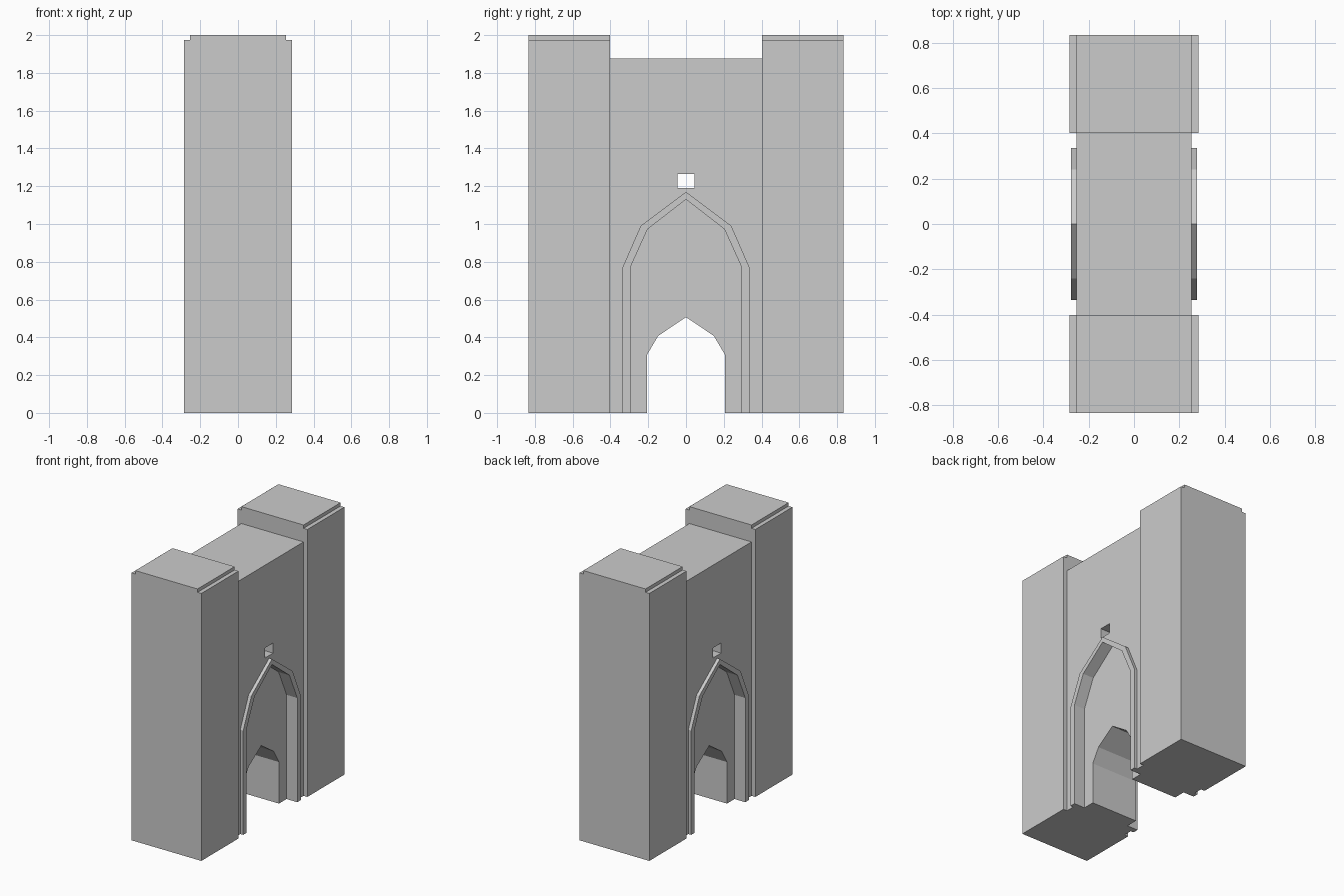
import bpy, bmesh
from mathutils import Vector

if "Cube" in bpy.data.objects:
    bpy.data.objects.remove(bpy.data.objects["Cube"])


def prism(name, profile, axis, lo, hi):
    """Extrude a flat profile along x (profile is y,z) or along y (profile is x,z)."""
    bm = bmesh.new()
    place = (lambda p: (lo, p[0], p[1])) if axis == 'x' else (lambda p: (p[0], lo, p[1]))
    face = bm.faces.new([bm.verts.new(place(p)) for p in profile])
    ext = bmesh.ops.extrude_face_region(bm, geom=[face])
    step = Vector((hi - lo, 0, 0)) if axis == 'x' else Vector((0, hi - lo, 0))
    bmesh.ops.translate(bm, vec=step,
                        verts=[v for v in ext['geom'] if isinstance(v, bmesh.types.BMVert)])
    bmesh.ops.recalc_face_normals(bm, faces=bm.faces)
    mesh = bpy.data.meshes.new(name)
    bm.to_mesh(mesh)
    bm.free()
    obj = bpy.data.objects.new(name, mesh)
    bpy.context.collection.objects.link(obj)
    return obj


def mirrored(half):
    """Complete a right half outline (bottom to peak) with its mirror image."""
    return half + [(-a, b) for a, b in reversed(half) if a > 0]


def carve(obj, cutter):
    """Subtract the cutter, then discard it."""
    cutter.hide_render = True
    mod = obj.modifiers.new("cut", 'BOOLEAN')
    mod.operation = 'DIFFERENCE'
    mod.solver = 'EXACT'
    mod.object = cutter
    bpy.context.view_layer.objects.active = obj
    bpy.ops.object.modifier_apply(modifier=mod.name)
    bpy.data.objects.remove(cutter)


WALL_X, TOWER_X, TRIM_X, RECESS_X = 0.254, 0.285, 0.278, 0.19
TOWER_IN, TOWER_OUT = 0.402, 0.835

# Arch outlines, right half from the foot up to the peak
inner = [(0.295, 0), (0.295, 0.77), (0.203, 0.973), (0, 1.13)]
outer = [(0.336, 0), (0.336, 0.77), (0.24, 0.99), (0, 1.17)]
door = [(0.207, 0), (0.207, 0.307), (0.147, 0.408), (0, 0.507)]


def sunk(half):
    """Push the foot of a cutter outline below the ground."""
    return mirrored([(half[0][0], -0.1)] + half[1:])


# Gate wall with arched recesses, doorway and small window
wall = prism("gate_wall", mirrored([(TOWER_IN, 0), (TOWER_IN, 1.875)]), 'x', -WALL_X, WALL_X)
for side in (-1, 1):
    carve(wall, prism("recess_cutter", sunk(inner), 'x', side * RECESS_X, side * 0.4))
carve(wall, prism("door_cutter", sunk(door), 'x', -0.5, 0.5))
carve(wall, prism("window_cutter", mirrored([(0.046, 1.19), (0.046, 1.264)]), 'x', -0.5, 0.5))

# Raised arch trim on both faces
trim_profile = mirrored(outer) + mirrored(inner)[::-1]
for side, label in ((-1, "left"), (1, "right")):
    prism("arch_trim_" + label, trim_profile, 'x', side * WALL_X, side * TRIM_X)

# Flanking towers with a stepped top edge
tower_profile = mirrored([(TOWER_X, 0), (TOWER_X, 1.975), (0.254, 1.975), (0.254, 2.0)])
for side, label in ((-1, "front"), (1, "back")):
    prism("tower_" + label, tower_profile, 'y', side * TOWER_IN, side * TOWER_OUT)
